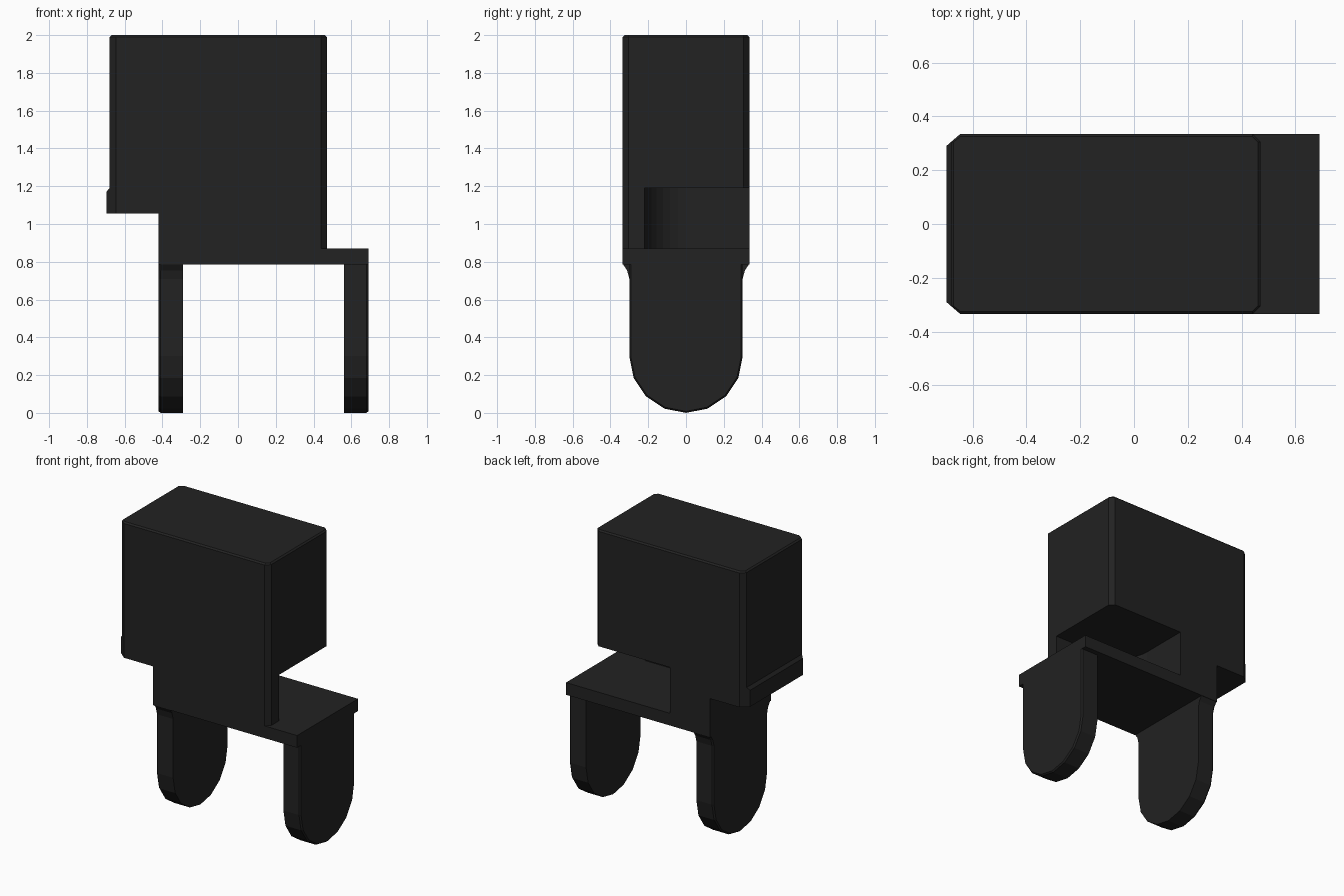
import bpy, bmesh
from math import sin, cos, pi

if "Cube" in bpy.data.objects:
    bpy.data.objects.remove(bpy.data.objects["Cube"])

black = bpy.data.materials.new("black_plastic")
black.diffuse_color = (0.016, 0.016, 0.016, 1)
black.use_nodes = True
black.node_tree.nodes["Principled BSDF"].inputs["Base Color"].default_value = black.diffuse_color


def loft(name, layers, axis="z"):
    """Join matching outlines [(points, height), ...] along an axis into a closed solid."""
    bm = bmesh.new()
    rings = []
    for pts, h in layers:
        rings.append([bm.verts.new((a, b, h) if axis == "z" else (h, a, b)) for a, b in pts])
    n = len(rings[0])
    for lo, hi in zip(rings, rings[1:]):
        for i in range(n):
            j = (i + 1) % n
            bm.faces.new((lo[i], lo[j], hi[j], hi[i]))
    bm.faces.new(rings[0][::-1])
    bm.faces.new(rings[-1])
    bmesh.ops.recalc_face_normals(bm, faces=bm.faces)
    mesh = bpy.data.meshes.new(name)
    bm.to_mesh(mesh)
    bm.free()
    obj = bpy.data.objects.new(name, mesh)
    mesh.materials.append(black)
    bpy.context.collection.objects.link(obj)
    return obj


def rect(x0, x1, y0, y1):
    return [(x0, y0), (x1, y0), (x1, y1), (x0, y1)]


def cut(target, cutter):
    mod = target.modifiers.new(cutter.name, "BOOLEAN")
    mod.operation = "DIFFERENCE"
    mod.solver = "EXACT"
    mod.object = cutter
    cutter.hide_render = True
    cutter.hide_set(True)


# Main body: upright block with chamfered corners and a thin top bevel
def body_outline(d=0.0):
    half = [(0.44, -0.335 + d), (0.47 - d, -0.305), (0.47 - d, 0.305), (0.44, 0.335 - d)]
    return half + [(-0.645, 0.335 - d), (-0.68 + d, 0.305), (-0.68 + d, -0.305), (-0.645, -0.335 + d)]


body = loft("body", [(body_outline(), 0.87), (body_outline(), 1.99), (body_outline(0.01), 2.0)])

# Step under the left end
cut(body, loft("step_cutter", [(rect(-0.9, -0.42, -0.5, 0.5), 0.7), (rect(-0.9, -0.42, -0.5, 0.5), 1.055)]))

# Recess at the back right, with a rounded inner corner
arc = [(0.11 - 0.22 * sin(i * pi / 16), -0.22 * cos(i * pi / 16)) for i in range(9)]
recess = [(-0.11, 0.5), (0.7, 0.5), (0.7, -0.22)] + arc
cut(body, loft("recess_cutter", [(recess, 0.7), (recess, 1.19)]))


# Lip along the lower left edge
def lip_outline(x, y):
    return [(-0.645, -0.335), (-0.645, 0.335), (x, y), (x, -y)]


loft("lip", [(lip_outline(-0.697, 0.29), 1.055), (lip_outline(-0.697, 0.29), 1.17),
             (lip_outline(-0.68, 0.305), 1.19)])

# Base plate
plate = rect(-0.42, 0.69, -0.335, 0.335)
loft("base_plate", [(plate, 0.785), (plate, 0.87)])


# Legs: flat tongues with rounded ends, bevelled on the outer face
def leg_outline(inset, flare):
    r = 0.30 - inset
    bottom = [(-r * cos(i * pi / 8), 0.30 - r * sin(i * pi / 8)) for i in range(9)]
    side = [(r, 0.71), (r + 0.012 * flare, 0.755), (r + 0.032 * flare, 0.785)]
    return bottom + side + [(-y, z) for y, z in reversed(side)]


for name, outer, inward, flare in (("left_leg", -0.42, 1, 1), ("right_leg", 0.69, -1, 0)):
    loft(name, [(leg_outline(0.008, flare), outer),
                (leg_outline(0, flare), outer + 0.01 * inward),
                (leg_outline(0, flare), outer + 0.13 * inward)], axis="x")
